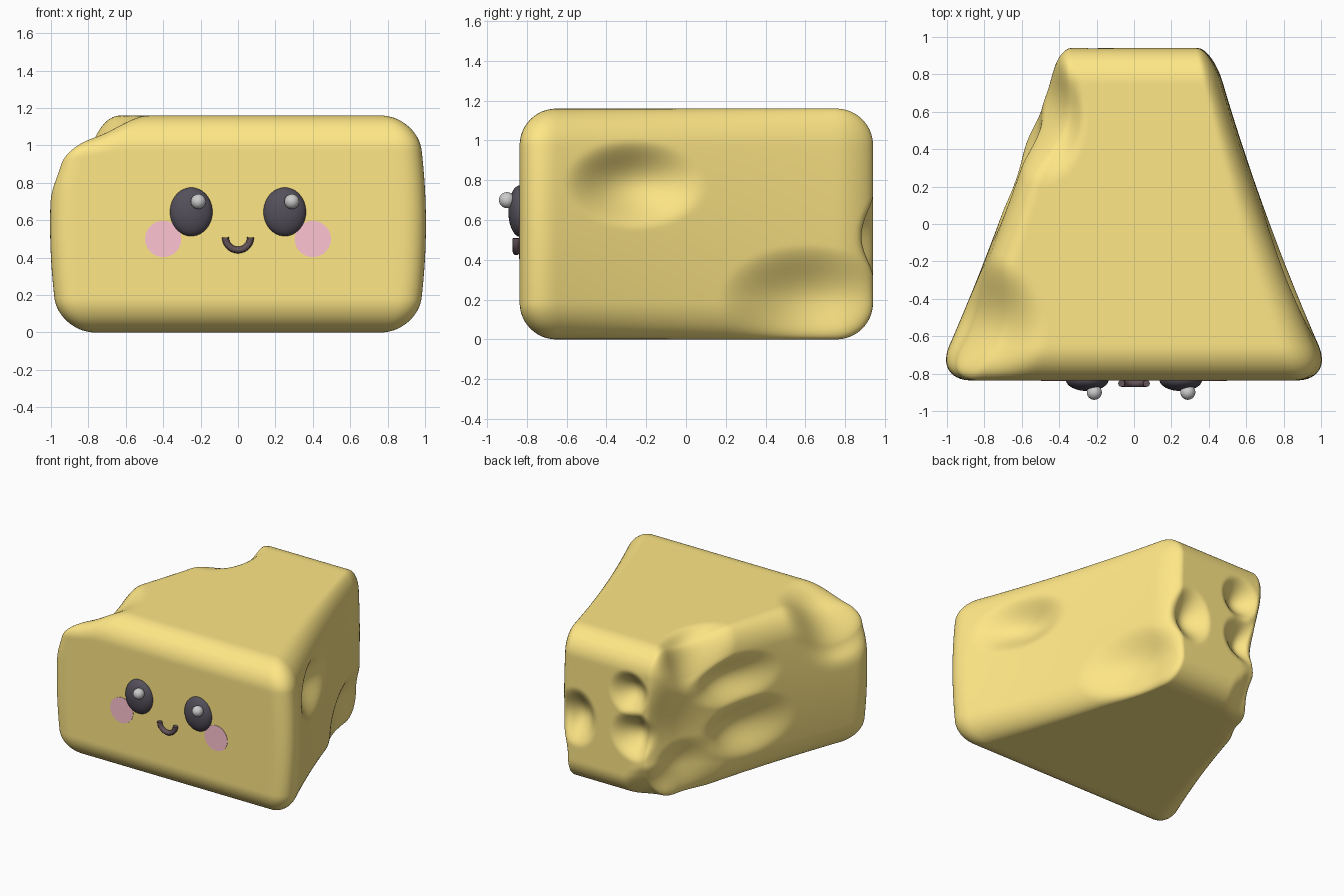
import bpy, bmesh, math
from mathutils import Vector

if "Cube" in bpy.data.objects:
    bpy.data.objects.remove(bpy.data.objects["Cube"])


def material(name, rgb):
    m = bpy.data.materials.new(name)
    m.diffuse_color = (*rgb, 1)
    m.use_nodes = True
    m.node_tree.nodes["Principled BSDF"].inputs["Base Color"].default_value = m.diffuse_color
    return m


def finish(ob, name, mat=None):
    ob.name = name
    if mat:
        ob.data.materials.append(mat)
    for p in ob.data.polygons:
        p.use_smooth = True
    return ob


yellow = material("cheese_yellow", (1.0, 0.80, 0.24))
dark = material("eye_dark", (0.09, 0.08, 0.105))
pink = material("cheek_pink", (1.0, 0.56, 0.65))
brown = material("mouth_brown", (0.13, 0.09, 0.10))

# Dents: centre, radii, push vector
DENTS = [
    # left top edge
    ((-0.93, -0.55, 1.09), (0.48, 0.42, 0.46), (0.06, 0, -0.19)),
    ((-0.48, 0.58, 1.10), (0.24, 0.38, 0.34), (0.08, 0, -0.09)),
    # left side
    ((-0.62, 0.29, 0.80), (0.35, 0.42, 0.20), (0.10, 0.03, 0)),
    ((-0.66, 0.19, 0.42), (0.35, 0.42, 0.24), (0.10, 0.03, 0)),
    ((-0.50, 0.66, 0.18), (0.26, 0.32, 0.28), (0.07, 0, 0.03)),
    ((-0.45, 0.85, 0.45), (0.30, 0.50, 0.55), (0.08, -0.03, 0)),
    # back face
    ((-0.18, 0.94, 0.82), (0.18, 0.28, 0.18), (0, -0.10, 0)),
    ((-0.23, 0.94, 0.50), (0.22, 0.28, 0.20), (0.01, -0.11, 0)),
    ((0.27, 0.94, 0.52), (0.18, 0.28, 0.23), (0, -0.11, 0)),
    ((-0.36, 0.92, 0.08), (0.26, 0.26, 0.22), (0.04, -0.05, 0.04)),
    # right side
    ((0.81, -0.26, 0.78), (0.42, 0.38, 0.23), (-0.11, -0.03, 0)),
    ((0.50, 0.60, 0.20), (0.35, 0.48, 0.28), (-0.10, -0.01, 0)),
]

# Wedge body: rounded block, tapered to the back, then dented
half, r = Vector((1.008, 0.888, 0.58)), 0.185
bm = bmesh.new()
bmesh.ops.create_cube(bm, size=2)
bmesh.ops.subdivide_edges(bm, edges=bm.edges[:], cuts=79, use_grid_fill=True)
for v in bm.verts:
    p = Vector([c * h for c, h in zip(v.co, half)])
    q = Vector([max(r - h, min(h - r, c)) for c, h in zip(p, half)])
    p = q + (p - q).normalized() * r
    bulge = 1 - 0.05 * (p.z / half.z) ** 2
    p.y += 0.052
    p.z += 0.58
    p.x *= (0.72 - 0.367 * p.y + 0.05 * p.y ** 2) * bulge
    move = Vector()
    for centre, radii, push in DENTS:
        d = sum(((a - b) / c) ** 2 for a, b, c in zip(p, centre, radii))
        if d < 1:
            move += Vector(push) * (1 - d) ** 2
    v.co = p + move
bmesh.ops.recalc_face_normals(bm, faces=bm.faces[:])
mesh = bpy.data.meshes.new("wedge_body")
bm.to_mesh(mesh)
bm.free()
body = bpy.data.objects.new("wedge_body", mesh)
bpy.context.collection.objects.link(body)
finish(body, "wedge_body", yellow)


def ball(name, loc, radii, mat=None):
    bpy.ops.mesh.primitive_uv_sphere_add(segments=40, ring_count=24, location=loc)
    ob = bpy.context.object
    ob.scale = radii
    return finish(ob, name, mat)


for side, s in (("left", -1), ("right", 1)):
    # Eyes and highlights
    ball(f"{side}_eye", (s * 0.25, -0.833, 0.645), (0.114, 0.06, 0.13), dark)
    ball(f"{side}_eye_highlight", (s * 0.25 + 0.038, -0.90, 0.70), (0.04, 0.04, 0.04))
    # Cheeks
    bpy.ops.mesh.primitive_cylinder_add(vertices=48, radius=0.097, depth=0.01,
                                        location=(s * 0.4, -0.834, 0.5),
                                        rotation=(math.pi / 2, 0, 0))
    finish(bpy.context.object, f"{side}_cheek", pink)
    bpy.ops.object.shade_smooth_by_angle()

# Smiling mouth
cu = bpy.data.curves.new("mouth", 'CURVE')
cu.dimensions = '3D'
cu.bevel_depth = 0.018
cu.bevel_resolution = 4
cu.use_fill_caps = True
sp = cu.splines.new('POLY')
sp.points.add(20)
for i, pt in enumerate(sp.points):
    a = math.pi * (1 + i / 20)
    pt.co = (0.067 * math.cos(a), -0.853, 0.508 + 0.067 * math.sin(a), 1)
mouth = bpy.data.objects.new("mouth", cu)
bpy.context.collection.objects.link(mouth)
bpy.ops.object.select_all(action='DESELECT')
mouth.select_set(True)
bpy.context.view_layer.objects.active = mouth
bpy.ops.object.convert(target='MESH')
finish(bpy.context.object, "mouth", brown)
bpy.ops.object.shade_smooth_by_angle()
